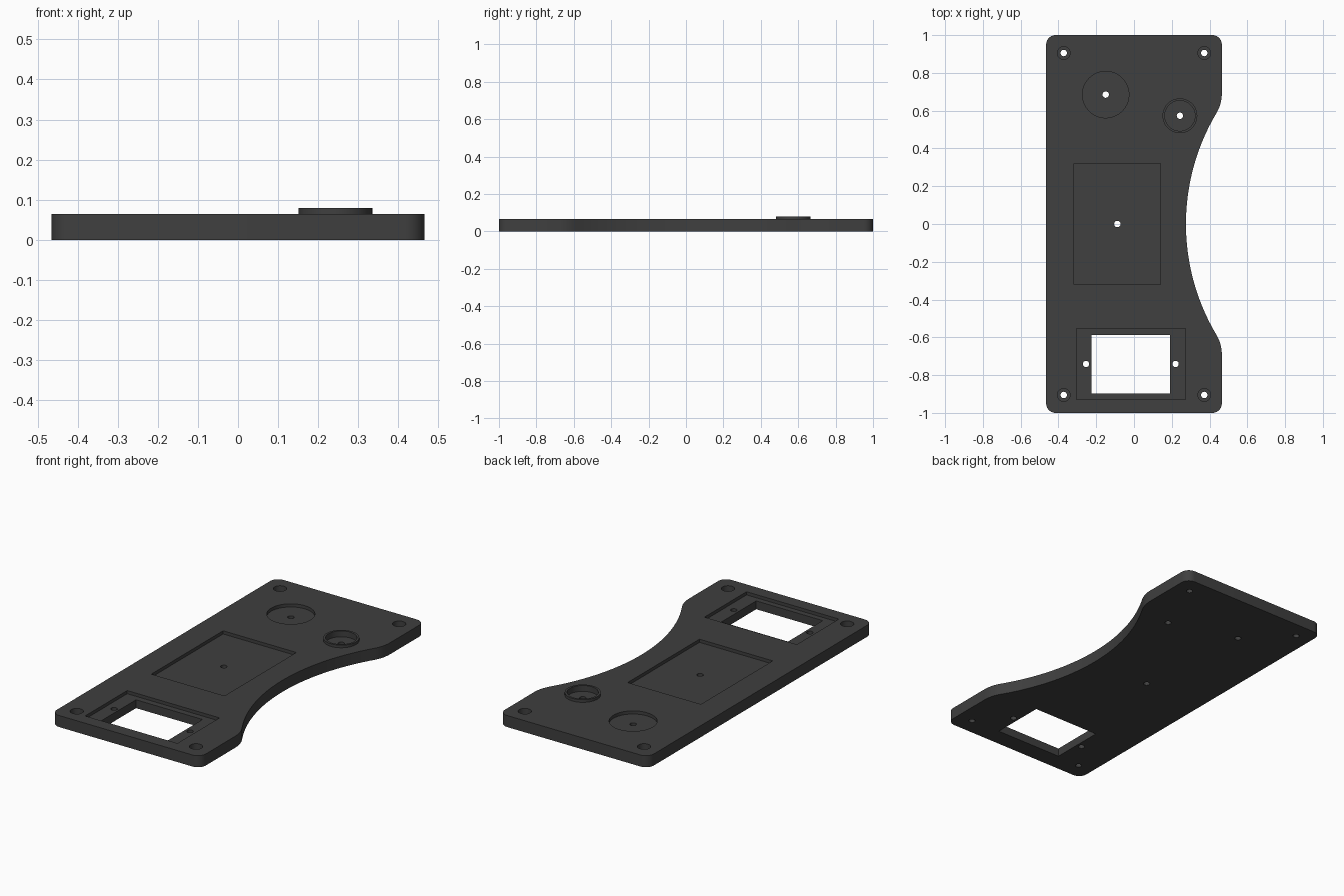
import bpy, bmesh, math

if "Cube" in bpy.data.objects:
    bpy.data.objects.remove(bpy.data.objects["Cube"])

TOP, FLOOR = 0.065, 0.047   # plate top and pocket floor heights

mat = bpy.data.materials.new("charcoal")
mat.diffuse_color = (0.05, 0.05, 0.05, 1)
mat.use_nodes = True
mat.node_tree.nodes["Principled BSDF"].inputs["Base Color"].default_value = mat.diffuse_color


def arc(cx, cy, r, a0, a1, n):
    """Points along an arc, angles in degrees."""
    return [(cx + r * math.cos(math.radians(a0 + (a1 - a0) * i / n)),
             cy + r * math.sin(math.radians(a0 + (a1 - a0) * i / n))) for i in range(n + 1)]


def circle(x, y, r, n=40):
    return arc(x, y, r, 0, 360, n)[:-1]


def rect(x0, x1, y0, y1):
    return [(x0, y0), (x1, y0), (x1, y1), (x0, y1)]


def prism(name, pts, z0, z1):
    bm = bmesh.new()
    face = bm.faces.new([bm.verts.new((x, y, z0)) for x, y in pts])
    ext = bmesh.ops.extrude_face_region(bm, geom=[face])["geom"]
    bmesh.ops.translate(bm, vec=(0, 0, z1 - z0),
                        verts=[v for v in ext if isinstance(v, bmesh.types.BMVert)])
    bmesh.ops.recalc_face_normals(bm, faces=bm.faces)
    me = bpy.data.meshes.new(name)
    bm.to_mesh(me)
    bm.free()
    me.materials.append(mat)
    ob = bpy.data.objects.new(name, me)
    bpy.context.collection.objects.link(ob)
    return ob


def cut(ob, pts, z0, z1=0.2):
    """Subtract a prism from an object."""
    tool = prism("cutter", pts, z0, z1)
    tool.hide_render = True
    bpy.context.view_layer.objects.active = ob
    mod = ob.modifiers.new("cut", "BOOLEAN")
    mod.operation, mod.solver, mod.object = "DIFFERENCE", "EXACT", tool
    bpy.ops.object.modifier_apply(modifier=mod.name)
    bpy.data.objects.remove(tool)


def smooth(ob):
    bpy.ops.object.select_all(action="DESELECT")
    ob.select_set(True)
    bpy.context.view_layer.objects.active = ob
    bpy.ops.object.shade_smooth_by_angle(angle=math.radians(30))


# Plate outline: rounded corners and a waisted right side
W, C, R, S, YS = 0.465, 0.05, 1.148, 0.2, 0.69
t = math.degrees(math.asin(YS / (R + S)))
outline = (arc(-W + C, -1 + C, C, 180, 270, 10)
           + arc(W - C, -1 + C, C, 270, 360, 10)
           + arc(W - S, -YS, S, 0, t, 10)
           + arc(0.275 + R, 0, R, 180 + t, 180 - t, 48)[1:-1]
           + arc(W - S, YS, S, -t, 0, 10)
           + arc(W - C, 1 - C, C, 0, 90, 10)
           + arc(-W + C, 1 - C, C, 90, 180, 10))
plate = prism("plate", outline, 0, TOP)

# Shallow pockets
knob, dial = (0.243, 0.573), (-0.15, 0.685)
cut(plate, circle(*dial, 0.123, 64), FLOOR)
cut(plate, circle(*knob, 0.08, 64), FLOOR)
cut(plate, rect(-0.317, 0.14, -0.32, 0.32), FLOOR)
cut(plate, rect(-0.304, 0.272, -0.928, -0.553), FLOOR)

# Window opening
cut(plate, rect(-0.225, 0.19, -0.897, -0.587), -0.1)

# Pocket through holes
for x, y in (dial, knob, (-0.088, 0), (-0.254, -0.741), (0.22, -0.741)):
    cut(plate, circle(x, y, 0.017, 24), -0.1)

# Counterbored corner screw holes
for x in (-0.372, 0.372):
    for y in (-0.905, 0.905):
        cut(plate, circle(x, y, 0.034, 32), 0.03)
        cut(plate, circle(x, y, 0.017, 24), -0.1)
smooth(plate)

# Raised collar around the small pocket
collar = prism("collar", circle(*knob, 0.092, 64), TOP, 0.08)
cut(collar, circle(*knob, 0.08, 64), -0.1)
smooth(collar)
